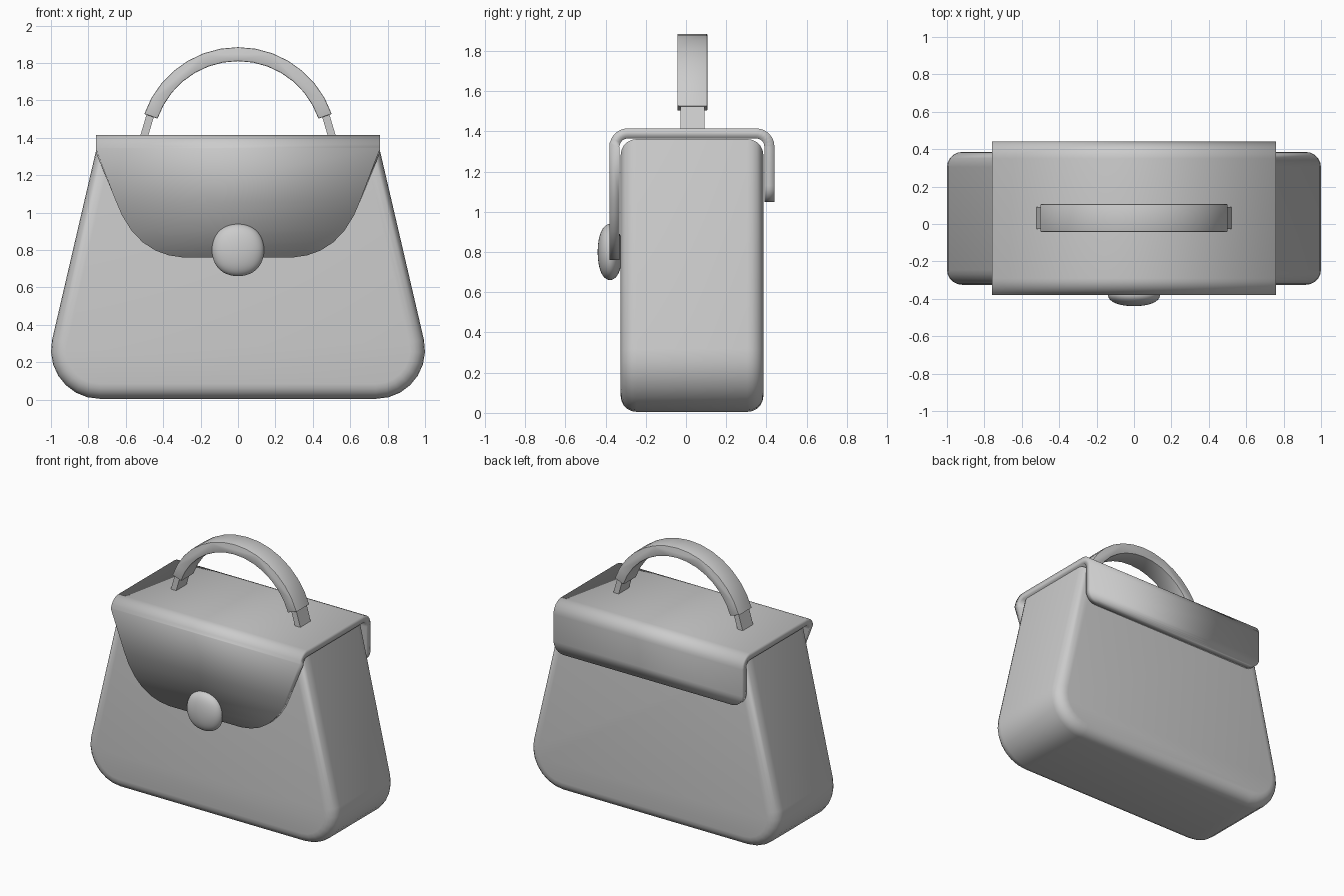
import bpy, bmesh
from math import sin, cos, pi, radians
from mathutils import Vector

cube = bpy.data.objects.get("Cube")
if cube:
    bpy.data.objects.remove(cube)

grey = bpy.data.materials.new("soft grey")
grey.use_nodes = True
colour = (0.6, 0.6, 0.6, 1)
grey.diffuse_color = colour
grey.node_tree.nodes["Principled BSDF"].inputs["Base Color"].default_value = colour


def finish(name, bm, angle=35):
    bmesh.ops.recalc_face_normals(bm, faces=bm.faces)
    mesh = bpy.data.meshes.new(name)
    bm.to_mesh(mesh)
    bm.free()
    mesh.materials.append(grey)
    obj = bpy.data.objects.new(name, mesh)
    bpy.context.collection.objects.link(obj)
    bpy.ops.object.select_all(action="DESELECT")
    obj.select_set(True)
    bpy.context.view_layer.objects.active = obj
    bpy.ops.object.shade_smooth_by_angle(angle=radians(angle))
    return obj


def extrude_outline(points, y0, y1):
    """Solid from an x-z outline, stretched from y0 to y1."""
    bm = bmesh.new()
    face = bm.faces.new([bm.verts.new((x, y0, z)) for x, z in points])
    out = bmesh.ops.extrude_face_region(bm, geom=[face])
    verts = [v for v in out["geom"] if isinstance(v, bmesh.types.BMVert)]
    bmesh.ops.translate(bm, verts=verts, vec=(0, y1 - y0, 0))
    return bm


def rim_edges(bm):
    """Edges lying in the front or back plane of an extruded solid."""
    return [e for e in bm.edges if abs(e.verts[0].co.y - e.verts[1].co.y) < 1e-4]


def arc(cx, cz, r, a0, a1, n):
    return [(cx + r * cos(radians(a0 + (a1 - a0) * i / n)),
             cz + r * sin(radians(a0 + (a1 - a0) * i / n))) for i in range(n + 1)]


# Body: tapered outline with round lower corners and softened rims
right = [(0.752, 1.362)] + arc(0.74, 0.265, 0.26, 12, -90, 7)
outline = right + [(-x, z) for x, z in reversed(right)]
bm = extrude_outline(outline, -0.325, 0.385)
bmesh.ops.bevel(bm, geom=rim_edges(bm), offset=0.08, segments=5,
                profile=0.5, affect="EDGES", clamp_overlap=True)
finish("body", bm, 40)

# Flap: a sheet of rows (half width, y, z) from front tip over the top to the back
front, back, top, r = -0.38, 0.44, 1.415, 0.09
rows = [(w, front, z) for w, z in [
    (0.29, 0.76), (0.37, 0.772), (0.44, 0.797), (0.51, 0.842), (0.57, 0.905),
    (0.62, 0.985), (0.65, 1.055), (0.76, 1.36 - 0.015)]]
rows += [(0.76, y, z) for y, z in arc(front + r, top - r, r, 165, 90, 6)]
rows += [(0.76, y, z) for y, z in arc(back - r, top - r, r, 90, 0, 6)]
corner = arc(0.68, 1.13, 0.08, 0, -90, 6)
rows += [(w, back, z) for w, z in corner]
bm = bmesh.new()
pairs = [[bm.verts.new((s * w, y, z)) for s in (-1, 1)] for w, y, z in rows]
for a, b in zip(pairs, pairs[1:]):
    bm.faces.new((a[0], a[1], b[1], b[0]))
flap = finish("flap", bm)
solid = flap.modifiers.new("thickness", "SOLIDIFY")
solid.thickness = 0.05
solid.use_even_offset = True
# the sheet must thicken towards the body
facing_out = sum(p.normal.z * p.area for p in flap.data.polygons) > 0
solid.offset = -1 if facing_out else 1

# Clasp: a soft rounded button
bm = bmesh.new()
bmesh.ops.create_cube(bm, size=2)
bmesh.ops.scale(bm, verts=bm.verts, vec=(0.166, 0.073, 0.166))
bmesh.ops.translate(bm, verts=bm.verts, vec=(0, -0.378, 0.8))
clasp = finish("clasp", bm, 180)
clasp.modifiers.new("rounding", "SUBSURF").levels = 4
clasp.modifiers["rounding"].render_levels = 4

# Handle: an arched strap
strap = arc(0, 1.355, 0.53, 19, 161, 14) + arc(0, 1.355, 0.455, 161, 19, 14)
bm = extrude_outline(strap, -0.043, 0.107)
bmesh.ops.bevel(bm, geom=rim_edges(bm), offset=0.006, segments=2,
                profile=0.5, affect="EDGES", clamp_overlap=True)
finish("handle", bm)

# Tabs joining the handle to the flap
for side, name in ((1, "left_handle_tab"), (-1, "right_handle_tab")):
    tab = [(0.442, 1.54), (0.48, 1.555), (0.529, 1.39), (0.486, 1.39)]
    finish(name, extrude_outline([(side * x, z) for x, z in tab], -0.028, 0.092))
